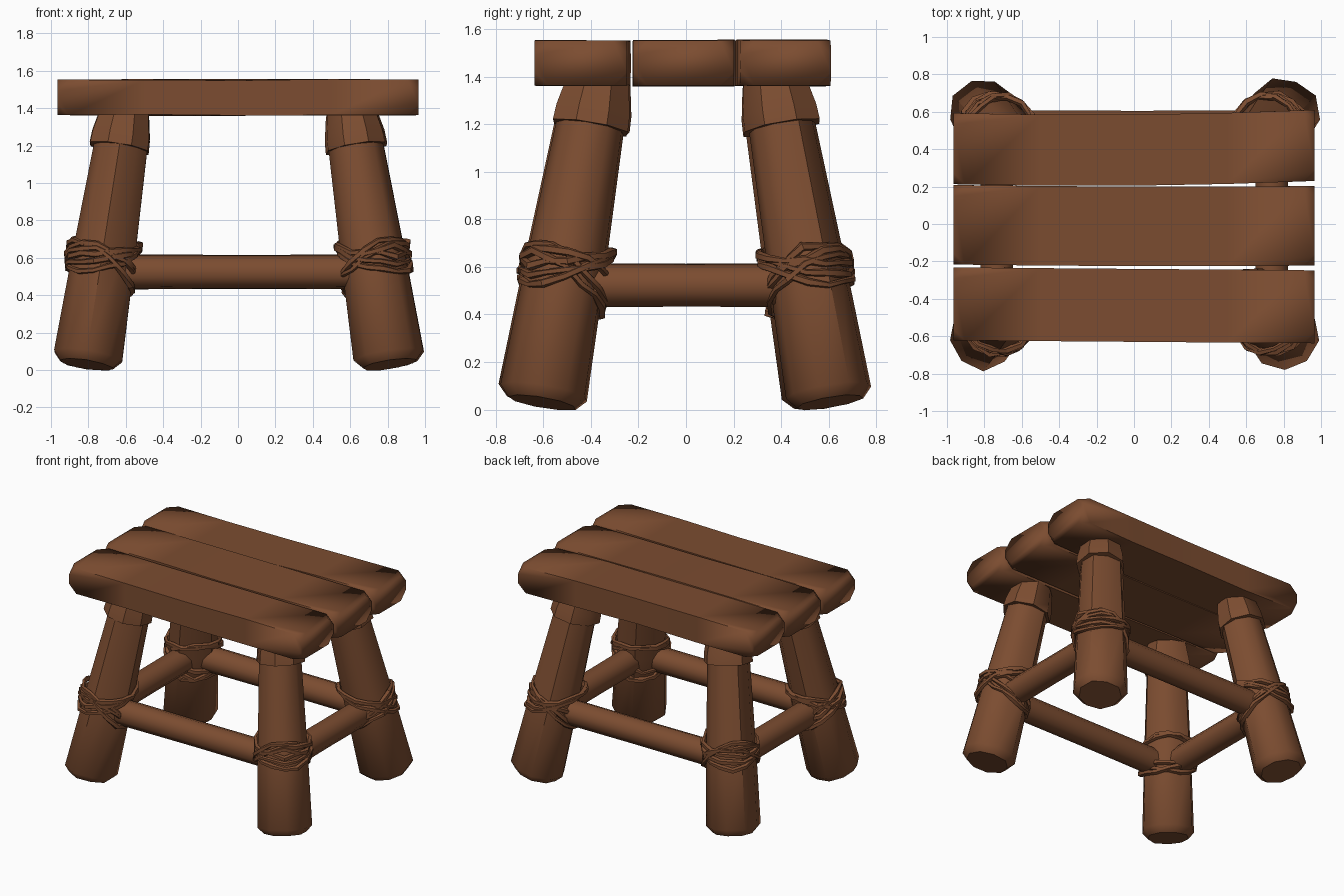
import bpy, bmesh, math, random
from mathutils import Vector

random.seed(4)
cube = bpy.data.objects.get("Cube")
if cube:
    bpy.data.objects.remove(cube, do_unlink=True)

wood = bpy.data.materials.new("brown_wood")
wood.use_nodes = True
COLOUR = (0.2, 0.073, 0.03, 1)
wood.diffuse_color = COLOUR
bsdf = wood.node_tree.nodes["Principled BSDF"]
bsdf.inputs["Base Color"].default_value = COLOUR
bsdf.inputs["Roughness"].default_value = 0.9


def finish(name, bm, angle):
    bmesh.ops.recalc_face_normals(bm, faces=bm.faces)
    mesh = bpy.data.meshes.new(name)
    bm.to_mesh(mesh)
    bm.free()
    mesh.materials.append(wood)
    obj = bpy.data.objects.new(name, mesh)
    bpy.context.collection.objects.link(obj)
    bpy.ops.object.select_all(action="DESELECT")
    obj.select_set(True)
    bpy.context.view_layer.objects.active = obj
    bpy.ops.object.shade_smooth_by_angle(angle=math.radians(angle))
    return obj


def tube(bm, path, radii, sides, closed=False, jitter=0.0):
    """Sweep a many-sided ring along a path."""
    rings, n = [], len(path)
    wobble = [1 + random.uniform(-jitter, jitter) for _ in range(sides)]
    for i, p in enumerate(path):
        if closed:
            t = path[(i + 1) % n] - path[i - 1]
        else:
            t = path[min(i + 1, n - 1)] - path[max(i - 1, 0)]
        t.normalize()
        ref = Vector((1, 0, 0)) if abs(t.z) > 0.8 else Vector((0, 0, 1))
        u = t.cross(ref).normalized()
        v = t.cross(u)
        ring = []
        for k in range(sides):
            a = math.tau * (k + 0.5) / sides
            r = radii[i] * wobble[k]
            ring.append(bm.verts.new(p + r * (u * math.cos(a) + v * math.sin(a))))
        rings.append(ring)
    for i in range(n if closed else n - 1):
        a, b = rings[i], rings[(i + 1) % n]
        for k in range(sides):
            m = (k + 1) % sides
            bm.faces.new((a[k], a[m], b[m], b[k]))
    if not closed:
        bm.faces.new(rings[0])
        bm.faces.new(rings[-1])


def leg_axis(sx, sy, z):
    """Point on the centre line of a splayed leg at height z."""
    t = (z - 0.05) / 1.15
    return Vector((sx * (0.81 - 0.18 * t), sy * (0.6 - 0.2 * t), z))


# Seat planks: boxes with clipped corners and a slight bow
def plank(name, y0, y1, bow, skew):
    bm = bmesh.new()
    bmesh.ops.create_cube(bm, size=1)
    for v in bm.verts:
        v.co.x *= 1.93
        v.co.y = (y0 + y1) / 2 + v.co.y * (y1 - y0)
        v.co.z = 1.457 + v.co.z * 0.19
    bmesh.ops.bevel(bm, geom=bm.verts[:], offset=0.06, segments=1,
                    affect="VERTICES", profile=0.5)
    for x in (-0.5, 0, 0.5):
        bmesh.ops.bisect_plane(bm, geom=bm.verts[:] + bm.edges[:] + bm.faces[:],
                               plane_co=(x, 0, 0), plane_no=(1, 0, 0))
    for v in bm.verts:
        x = v.co.x
        v.co.y += bow * x * x + skew * x
        if abs(x) < 0.6:
            v.co.z += random.uniform(-0.005, 0.005)
    finish(name, bm, 60)


plank("front_plank", -0.63, -0.24, 0.0, -0.008)
plank("middle_plank", -0.225, 0.2, 0.006, -0.003)
plank("back_plank", 0.205, 0.585, 0.018, 0.009)

# Legs, collars and rope lashings at each corner
for sy, end in ((-1, "front"), (1, "back")):
    for sx, side in ((1, "left"), (-1, "right")):
        corner = f"{end}_{side}"

        bm = bmesh.new()
        heights = (0.03, 0.075, 0.6, 1.25)
        tube(bm, [leg_axis(sx, sy, z) for z in heights],
             (0.145, 0.187, 0.17, 0.143), 9, jitter=0.05)
        finish(corner + "_leg", bm, 45)

        bm = bmesh.new()
        tube(bm, [leg_axis(sx, sy, z) for z in (1.185, 1.25, 1.38)],
             (0.172, 0.168, 0.14), 8, jitter=0.05)
        finish(corner + "_collar", bm, 40)

        # Steep loops pass under the rails, shallow loops pass over them
        bm = bmesh.new()
        inward = math.atan2(-sy, -sx)
        loops = [(0.55, -0.15), (0.53, -0.13), (0.57, -0.11),
                 (0.615, 0.05), (0.60, 0.07), (0.64, 0.025)]
        for mid, tilt in loops:
            turn = inward + random.uniform(-0.35, 0.35)
            path, radii = [], []
            for k in range(14):
                a = math.tau * k / 14
                z = mid + tilt * math.cos(a - turn) + random.uniform(-0.012, 0.012)
                reach = 0.184 + random.uniform(-0.006, 0.012)
                path.append(leg_axis(sx, sy, z)
                            + reach * Vector((math.cos(a), math.sin(a), 0)))
                radii.append(random.uniform(0.013, 0.021))
            tube(bm, path, radii, 5, closed=True)
        finish(corner + "_rope_lashing", bm, 40)


# Rails joining the legs
def rail(name, start, stop):
    bm = bmesh.new()
    tube(bm, [start.lerp(stop, t) for t in (0, 0.5, 1)],
         (0.093, 0.09, 0.092), 10, jitter=0.03)
    finish(name, bm, 50)


RAIL_Z = 0.523
for s, end, side in ((-1, "front", "right"), (1, "back", "left")):
    rail(end + "_rail", leg_axis(-1, s, RAIL_Z), leg_axis(1, s, RAIL_Z))
    rail(side + "_rail", leg_axis(s, -1, RAIL_Z), leg_axis(s, 1, RAIL_Z))
